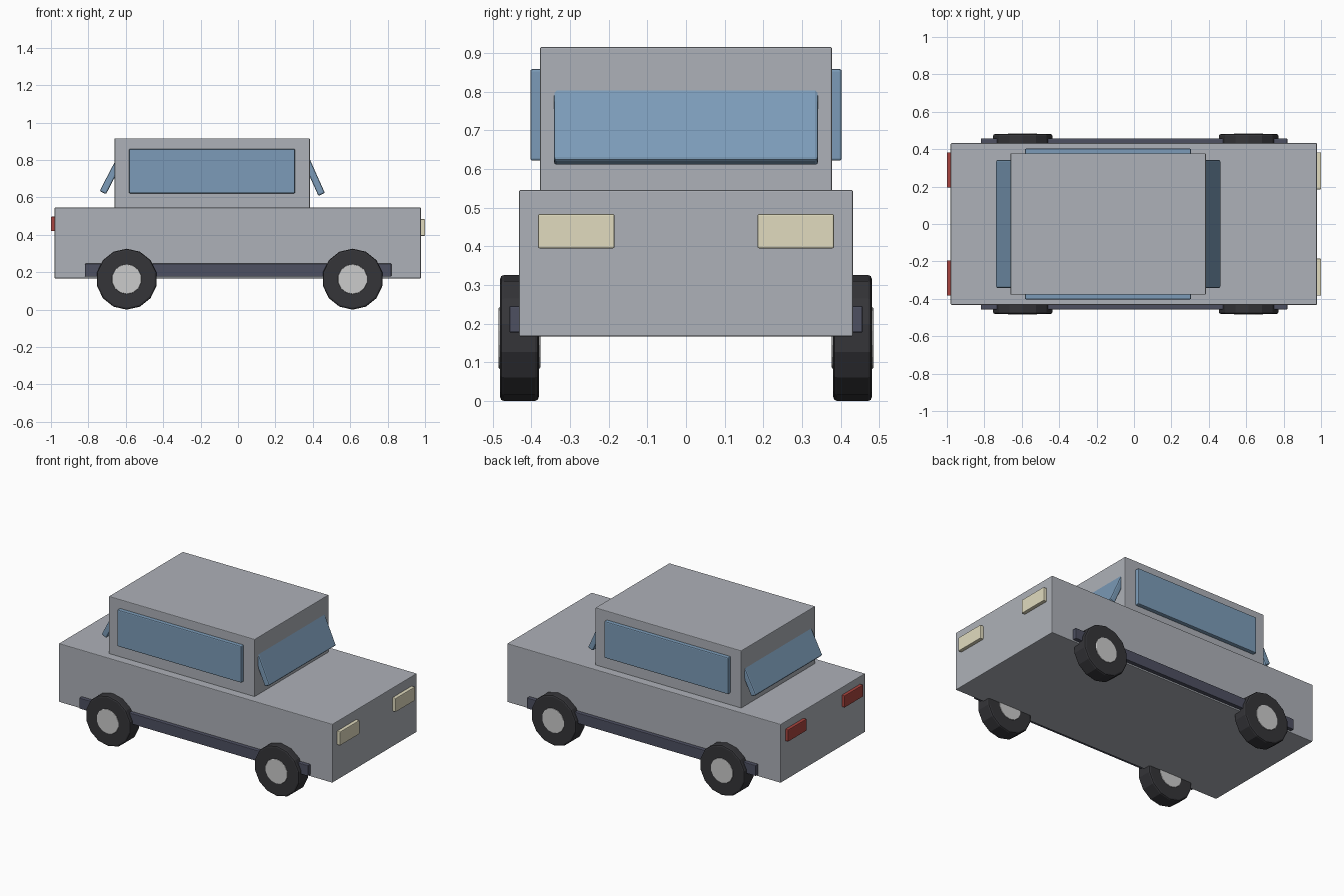
import bpy
from math import pi

if "Cube" in bpy.data.objects:
    bpy.data.objects.remove(bpy.data.objects["Cube"])


def material(name, rgb):
    m = bpy.data.materials.new(name)
    m.diffuse_color = (*rgb, 1)
    m.use_nodes = True
    m.node_tree.nodes["Principled BSDF"].inputs["Base Color"].default_value = m.diffuse_color
    return m


GLASS = material("glass", (0.20, 0.33, 0.48))
RUBBER = material("rubber", (0.035, 0.035, 0.04))
TRIM = material("dark_trim", (0.075, 0.08, 0.12))
LAMP = material("lamp", (0.75, 0.71, 0.52))
RED = material("red_lamp", (0.40, 0.06, 0.05))
PAINT = material("paint", (0.42, 0.44, 0.48))
HUB = material("hub", (0.60, 0.60, 0.62))


def finish(o, name, mat, bevel, segments=2):
    o.name = name
    o.data.materials.append(mat)
    b = o.modifiers.new("bevel", 'BEVEL')
    b.width, b.segments = bevel, segments
    return o


def box(name, lo, hi, mat, bevel=0.004, tilt=0):
    bpy.ops.mesh.primitive_cube_add(size=1, location=[(a + b) / 2 for a, b in zip(lo, hi)])
    o = bpy.context.object
    o.scale = [b - a for a, b in zip(lo, hi)]
    bpy.ops.object.transform_apply(location=False, rotation=False, scale=True)
    o.rotation_euler.y = tilt
    return finish(o, name, mat, bevel)


def disc(name, loc, r, depth, sides, mat, bevel):
    bpy.ops.mesh.primitive_cylinder_add(vertices=sides, radius=r, depth=depth,
                                        location=loc, rotation=(pi / 2, 0, 0))
    b = finish(bpy.context.object, name, mat, bevel).modifiers["bevel"]
    b.limit_method = 'ANGLE'
    b.angle_limit = pi / 4


def plate(name, x, z, length, tilt, mat):
    box(name, (x - 0.019, -0.342, z - length / 2), (x + 0.019, 0.342, z + length / 2),
        mat, 0.008, tilt)


# Main body and cabin
box("body", (-0.98, -0.432, 0.167), (0.978, 0.432, 0.546), PAINT)
box("cabin", (-0.66, -0.378, 0.52), (0.384, 0.378, 0.916), PAINT)

# Slanted windscreens, sunk into the cabin
plate("windscreen", 0.390, 0.744, 0.28, -0.42, GLASS)
plate("rear_window", -0.663, 0.741, 0.26, 0.48, GLASS)

for s, side in ((-1, "right"), (1, "left")):
    def span(a, b):
        return sorted((s * a, s * b))

    # Side window and sill
    y0, y1 = span(0.36, 0.403)
    box(side + "_window", (-0.583, y0, 0.622), (0.305, y1, 0.859), GLASS, 0.006)
    y0, y1 = span(0.40, 0.457)
    box(side + "_sill", (-0.818, y0, 0.177), (0.82, y1, 0.246), TRIM)
    # Lamps
    y0, y1 = span(0.185, 0.383)
    box(side + "_headlight", (0.95, y0, 0.395), (1.0, y1, 0.484), LAMP)
    y0, y1 = span(0.195, 0.383)
    box(side + "_tail_light", (-1.0, y0, 0.420), (-0.95, y1, 0.497), RED)
    # Wheels
    for x, end in ((-0.595, "rear"), (0.613, "front")):
        disc(f"{end}_{side}_tyre", (x, s * 0.431, 0.163), 0.163, 0.10, 14, RUBBER, 0.010)
        disc(f"{end}_{side}_hub", (x, s * 0.431, 0.163), 0.080, 0.108, 14, HUB, 0.004)
